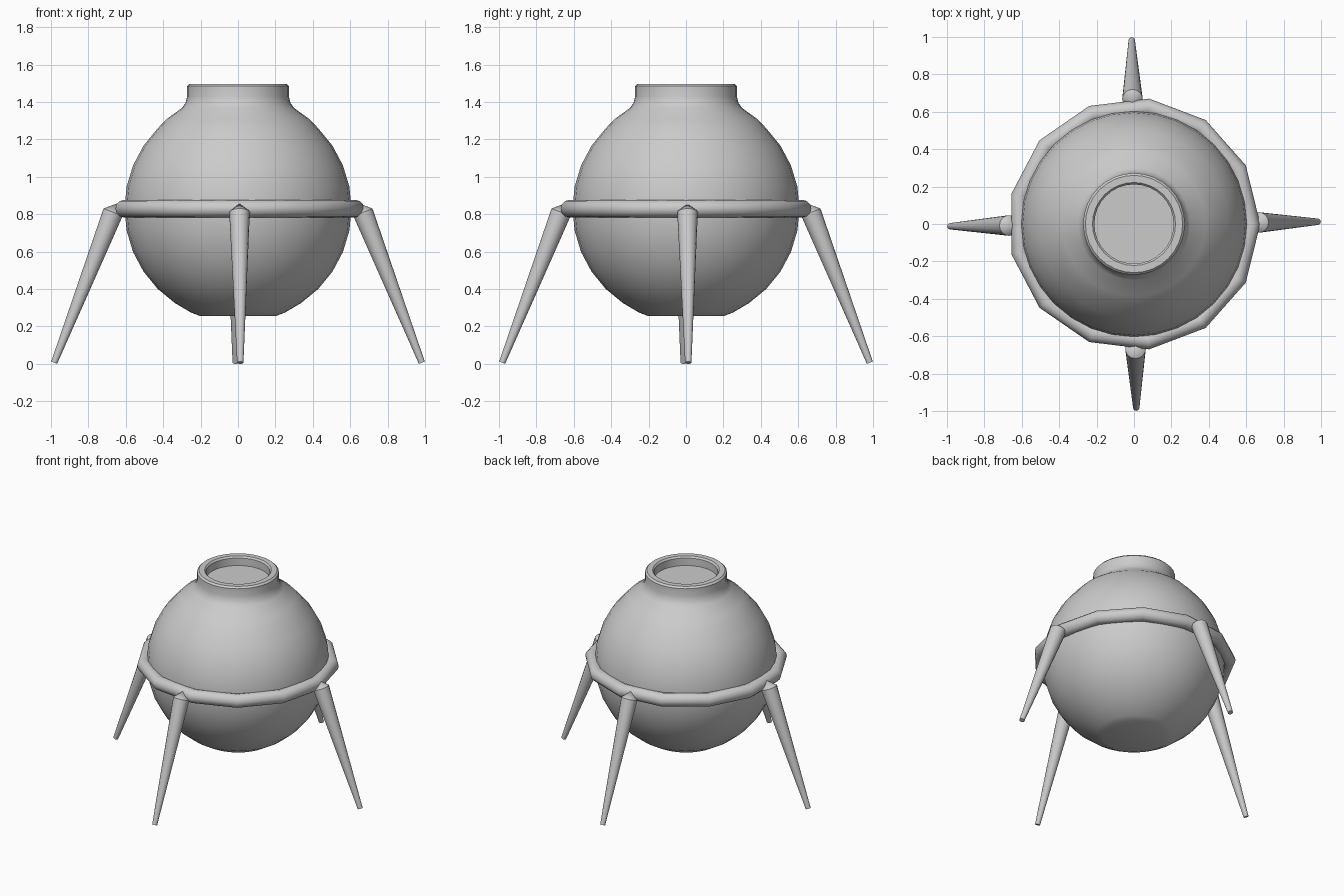
import bpy, math
from mathutils import Matrix

if "Cube" in bpy.data.objects:
    bpy.data.objects.remove(bpy.data.objects["Cube"])


def revolve(name, profile, sides, axis_matrix=None, angle=35):
    """Spin an (r, z) profile around z; r = 0 collapses to a pole."""
    verts, faces, rings = [], [], []
    for r, z in profile:
        start = len(verts)
        n = 1 if r == 0 else sides
        for i in range(n):
            a = 2 * math.pi * i / sides
            verts.append((r * math.cos(a), r * math.sin(a), z))
        rings.append([start + i % n for i in range(sides)])
    for lo, hi in zip(rings, rings[1:]):
        for i in range(sides):
            j = (i + 1) % sides
            faces.append(list(dict.fromkeys((lo[i], lo[j], hi[j], hi[i]))))
    mesh = bpy.data.meshes.new(name)
    mesh.from_pydata(verts, [], faces)
    if axis_matrix:
        mesh.transform(axis_matrix)
    obj = bpy.data.objects.new(name, mesh)
    bpy.context.collection.objects.link(obj)
    smooth(obj, angle)
    return obj


def smooth(obj, angle):
    bpy.ops.object.select_all(action='DESELECT')
    obj.select_set(True)
    bpy.context.view_layer.objects.active = obj
    bpy.ops.object.shade_smooth_by_angle(angle=math.radians(angle))


# Spherical body with flat base, flared neck and shallow recessed mouth
R, CZ = 0.607, 0.83
profile = [(0, 0.257), (0.205, 0.257), (0.25, 0.274)]
for k in range(-5, 5):
    t = math.radians(k * 11.25)
    profile.append((R * math.cos(t), CZ + R * math.sin(t)))
profile += [(0.383, 1.308), (0.30, 1.368), (0.281, 1.395), (0.272, 1.43),
            (0.272, 1.485), (0.26, 1.497), (0.222, 1.497), (0.212, 1.485),
            (0.212, 1.43), (0, 1.43)]
revolve("body", profile, 32)

# Thirteen-sided support ring
bpy.ops.mesh.primitive_torus_add(major_segments=13, minor_segments=12,
                                 major_radius=0.628, minor_radius=0.047,
                                 location=(0, 0, CZ))
ring = bpy.context.object
ring.name = "support_ring"
smooth(ring, 35)

# Four splayed tapering legs with pointed caps, turned very slightly
tilt = math.atan2(0.315, 0.804)
length = math.hypot(0.315, 0.804)
leg_profile = [(0, 0), (0.017, 0), (0.055, length), (0, length + 0.05)]
for i, side in enumerate(("right", "back", "left", "front")):
    place = (Matrix.Rotation(math.radians(90 * i + 0.7), 4, 'Z')
             @ Matrix.Translation((0.983, 0, 0.0065))
             @ Matrix.Rotation(-tilt, 4, 'Y'))
    revolve(side + "_leg", leg_profile, 16, place)
